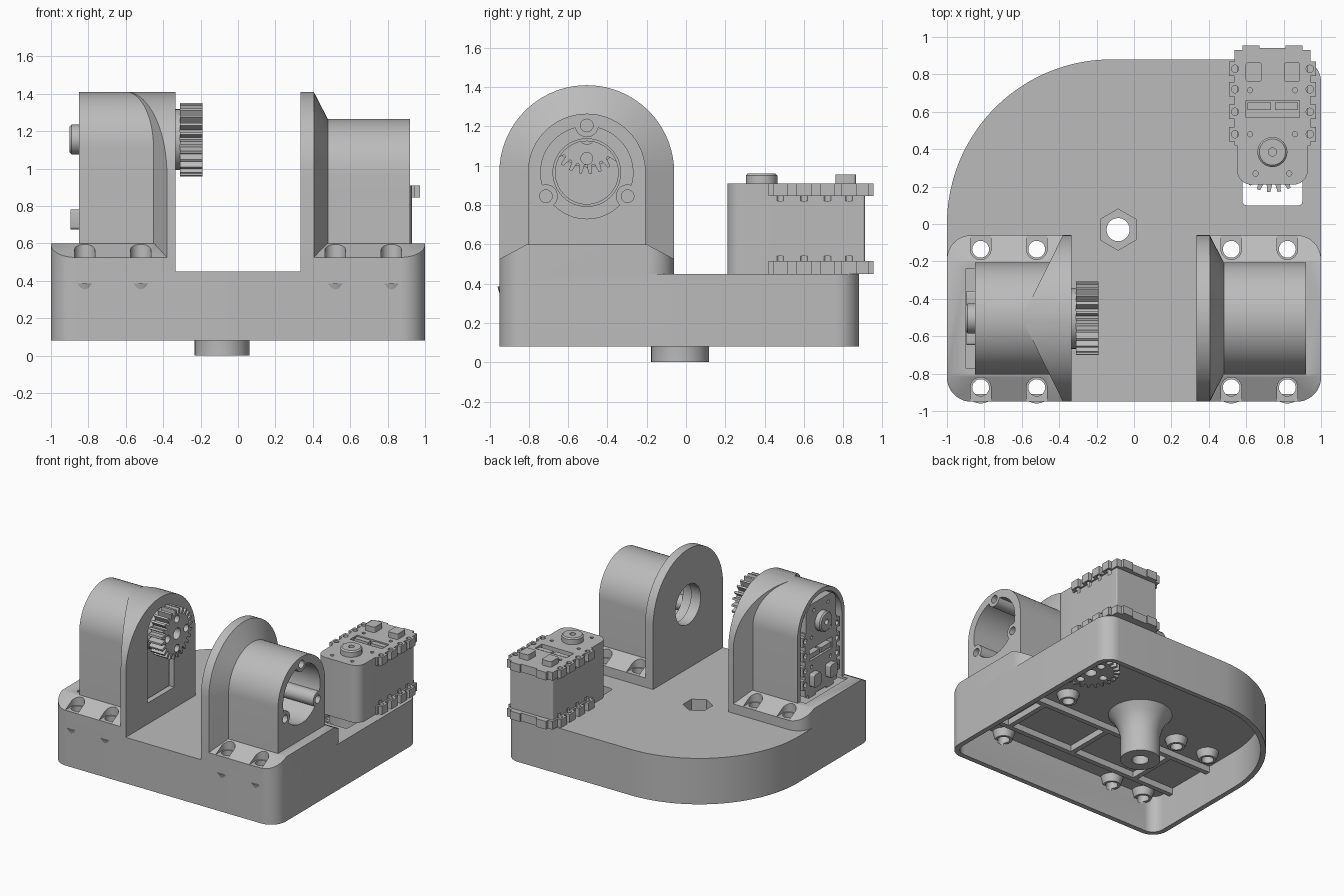
import bpy, bmesh, math
from mathutils import Matrix

if "Cube" in bpy.data.objects:
    bpy.data.objects.remove(bpy.data.objects["Cube"], do_unlink=True)

grey = bpy.data.materials.new("light_grey")
grey.use_nodes = True
grey.diffuse_color = (0.5, 0.5, 0.5, 1)
grey.node_tree.nodes["Principled BSDF"].inputs["Base Color"].default_value = (0.5, 0.5, 0.5, 1)
parts = []


# ---- 2D outlines ----
def circle(a, b, r, n=40, phase=0.0):
    return [(a + r * math.cos(phase + math.tau * i / n), b + r * math.sin(phase + math.tau * i / n))
            for i in range(n)]


def arch(c, r, spring, foot, n=36):
    arc = [(c + r * math.cos(math.pi * i / n), spring + r * math.sin(math.pi * i / n)) for i in range(n + 1)]
    return arc + [(c - r, foot), (c + r, foot)]


def rounded(x0, x1, y0, y1, radii, n=12):
    """Corner radii run anticlockwise from (x1, y1)."""
    pts = []
    corners = [(x1, y1, -1, -1), (x0, y1, 1, -1), (x0, y0, 1, 1), (x1, y0, -1, 1)]
    for q, ((x, y, sx, sy), r) in enumerate(zip(corners, radii)):
        steps = (3 * n if r > 0.5 else n) if r else 0
        for i in range(steps + 1):
            t = math.pi / 2 * (q + (i / steps if steps else 0))
            pts.append((x + sx * r + r * math.cos(t), y + sy * r + r * math.sin(t)) if r else (x, y))
    return pts


def rect(x0, x1, y0, y1):
    return rounded(x0, x1, y0, y1, (0, 0, 0, 0))


# ---- solids ----
def loft(name, sections, axis="z"):
    """Join equal-length outlines, each given with its height along the axis."""
    bm = bmesh.new()
    rings = [[bm.verts.new((a, b, h) if axis == "z" else (h, a, b)) for a, b in pts] for h, pts in sections]
    n = len(rings[0])
    for lo, hi in zip(rings, rings[1:]):
        for i in range(n):
            bm.faces.new((lo[i], lo[(i + 1) % n], hi[(i + 1) % n], hi[i]))
    bm.faces.new(rings[0])
    bm.faces.new(rings[-1])
    bmesh.ops.recalc_face_normals(bm, faces=bm.faces)
    me = bpy.data.meshes.new(name)
    bm.to_mesh(me)
    bm.free()
    me.materials.append(grey)
    ob = bpy.data.objects.new(name, me)
    bpy.context.collection.objects.link(ob)
    parts.append(ob)
    return ob


def prism(name, pts, lo, hi, axis="z"):
    return loft(name, [(lo, pts), (hi, pts)], axis)


def combine(ob, op, *others):
    for other in others:
        mod = ob.modifiers.new("combine", "BOOLEAN")
        mod.operation, mod.solver, mod.object = op, "EXACT", other
        bpy.context.view_layer.objects.active = ob
        bpy.ops.object.modifier_apply(modifier=mod.name)
        parts.remove(other)
        bpy.data.objects.remove(other, do_unlink=True)
    return ob


def cut(ob, *cutters):
    return combine(ob, "DIFFERENCE", *cutters)


def hole(a, b, r, lo, hi, axis="z", n=24):
    return prism("cutter", circle(a, b, r, n), lo, hi, axis)


MID = -0.505          # y of the shaft line
HUB = (-0.085, -0.03)
SCREWS = [(s * x, MID + t * 0.37, t) for s in (-1, 1) for x in (0.52, 0.82) for t in (-1, 1)]

# ---- hollow base with one large corner ----
base = prism("base_shell", rounded(-1, 1, -0.95, 0.88, (0.12, 0.88, 0.13, 0.13)), 0.08, 0.45)
cut(base,
    prism("cutter", rounded(-0.96, 0.96, -0.91, 0.84, (0.08, 0.84, 0.09, 0.09)), 0, 0.38),
    prism("cutter", rounded(0.58, 0.9, 0.1, 0.58, (0.02,) * 4, 4), 0.3, 0.5),
    prism("cutter", circle(*HUB, 0.11, 6, math.pi / 2), 0.3, 0.5),
    *[hole(x, y, 0.045, 0.3, 0.5) for x, y, t in SCREWS])

hub = loft("centre_hub", [(z, circle(*HUB, r)) for z, r in
                          ((0, 0.147), (0.2, 0.147), (0.27, 0.165), (0.33, 0.195), (0.385, 0.24))])
cut(hub, hole(*HUB, 0.062, -0.1, 0.5), prism("cutter", circle(*HUB, 0.11, 6, math.pi / 2), 0.34, 0.5))

for x, y, t in SCREWS:
    boss = loft("screw_boss", [(0.32, circle(x, y, 0.065, 24)), (0.385, circle(x, y, 0.085, 24))])
    cut(boss, hole(x, y, 0.045, 0.2, 0.5))
for y in (-0.72, -0.3):
    prism("long_rib", rect(-0.965, 0.965, y - 0.02, y + 0.02), 0.33, 0.385)
for x in (-0.6, 0.0, 0.6):
    prism("cross_rib", rect(x - 0.02, x + 0.02, -0.72, -0.3), 0.33, 0.385)


# ---- bracket feet: sloped sides, rounded outer corners ----
def bracket_foot(s):
    foot = prism("bracket_foot", [(-0.95, 0.45), (-0.06, 0.45), (-0.06, 0.525), (-0.2, 0.6),
                                  (-0.81, 0.6), (-0.95, 0.525)], -1, 1, "x")
    if s > 0:
        plan = rounded(0.335, 1, -0.95, -0.06, (0.13, 0, 0, 0.13))
    else:
        plan = rounded(-1, -0.335, -0.95, -0.06, (0, 0.13, 0.13, 0))
    return combine(foot, "INTERSECT", prism("plan", plan, 0.4, 0.7))


def screw_seats(ob, s):
    for x, y, t in SCREWS:
        if x * s > 0:
            seat = [(a, y - t * (b - y)) for a, b in arch(x, 0.055, y, y - 0.2, 16)]
            cut(ob, prism("cutter", seat, 0.525, 0.7), hole(x, y, 0.045, 0.4, 0.7))


# ---- idler bracket: flange, cone, barrel, bearing cavity ----
idler = loft("idler_bracket", [(x, arch(MID, r, 0.965, 0.45)) for x, r in
                               ((0.335, 0.445), (0.405, 0.445), (0.48, 0.3), (0.92, 0.3))], "x")
combine(idler, "UNION", bracket_foot(1))
screw_seats(idler, 1)
cavity = prism("cutter", circle(MID, 0.965, 0.235, 64), 0.5, 1, "x")
lug_spots = [(MID + 0.24 * math.cos(a), 0.965 + 0.24 * math.sin(a))
             for a in (math.radians(d) for d in (90, 210, 330))]
cut(cavity, *[hole(y, z, 0.06, 0.4, 1.1, "x") for y, z in lug_spots])
cut(idler, cavity, hole(MID, 0.965, 0.16, 0.2, 0.6, "x", 48), hole(MID, 0.965, 0.172, 0.42, 0.6, "x", 48),
    *[hole(y, z, 0.032, 0.7, 1, "x") for y, z in lug_spots])

# ---- motor bracket: tall barrel, swept flange, pocket for the motor ----
motor = prism("motor_bracket", arch(MID, 0.3, 1.11, 0.45), -0.85, -0.335, "x")
flange = prism("flange", arch(MID, 0.445, 0.965, 0.45), -0.8, -0.335, "x")
combine(flange, "INTERSECT", prism("plan", [(-0.335, -0.96), (-0.335, -0.05), (-0.375, -0.05),
                                            (-0.6, MID), (-0.375, -0.96)], 0.4, 1.5))
combine(motor, "UNION", flange, bracket_foot(-1))
screw_seats(motor, -1)
cut(motor, prism("cutter", arch(MID, 0.265, 1.11, 0.585), -0.9, -0.38, "x"),
    prism("cutter", arch(MID, 0.17, 1.155, 0.62), -0.5, -0.3, "x"))


# ---- servo motor with output gear, upright, then placed by a matrix ----
def gear(cx, cy, r, teeth, lo, hi):
    pts = []
    for i in range(teeth):
        for f, rr in ((0, r - 0.045), (0.3, r - 0.045), (0.5, r), (0.8, r)):
            a = math.tau * (i + f) / teeth
            pts.append((cx + rr * math.cos(a), cy + rr * math.sin(a)))
    g = prism("output_gear", pts, lo, hi)
    spots = [(cx, cy, 0.045)] + [(cx + 0.118 * math.cos(k * math.pi / 2), cy + 0.118 * math.sin(k * math.pi / 2), 0.03)
                                 for k in range(4)]
    return cut(g, *[hole(x, y, rr, lo - 0.1, hi + 0.1) for x, y, rr in spots])


def servo(matrix, gear_radius):
    first = len(parts)
    cx, cy = 0.74, 0.385
    body = prism("servo_body", rounded(0.55, 0.93, 0.21, 0.91, (0.01, 0.01, 0.08, 0.08), 8), 0.45, 0.91)
    for lo, hi in ((0.45, 0.515), (0.845, 0.91)):
        strips = [prism("clip", rect(0.537, 0.943, 0.42, 0.93), lo, hi),
                  prism("end_clip", rect(0.58, 0.9, 0.9, 0.94), lo, hi)]
        strips += [prism("tab", rect(0.507, 0.973, y - 0.038, y + 0.038), lo, hi) for y in (0.48, 0.6, 0.72, 0.83)]
        strips += [prism("tab", rect(x - 0.045, x + 0.045, 0.9, 0.955), lo, hi) for x in (0.625, 0.855)]
        combine(body, "UNION", *strips)
    cut(body, prism("cutter", rect(0.6, 0.885, 0.57, 0.66), 0.86, 1))
    cut(body, *[hole(x, y, 0.02, z, z + 0.12, n=12) for x in (0.54, 0.94)
                for y in (0.48, 0.6, 0.72, 0.83) for z in (0.42, 0.82)])
    cut(body, *[hole(x, y, 0.014, 0.88, 1, n=12) for x, y in
                ((0.62, 0.715), (0.86, 0.715), (0.62, 0.48), (0.86, 0.48), (0.65, 0.27), (0.83, 0.27))])
    # raised details on the back cover
    for x in (0.64, 0.845):
        prism("cover_block", rounded(x - 0.043, x + 0.043, 0.76, 0.865, (0.015,) * 4, 4), 0.9, 0.955)
    for x in (0.67, 0.815):
        prism("socket", rect(x - 0.062, x + 0.062, 0.61, 0.65), 0.85, 0.905)
    horn = loft("idler_horn", [(0.9, circle(cx, cy, 0.08)), (0.95, circle(cx, cy, 0.08)),
                               (0.96, circle(cx, cy, 0.07))])
    cut(horn, hole(cx, cy, 0.022, 0.93, 1))
    # drive side
    prism("drive_disc", circle(cx, cy, 0.163), 0.37, 0.46)
    gear(cx, cy, gear_radius, 24, 0.25, 0.37)
    for ob in parts[first:]:
        ob.data.transform(matrix)


servo(Matrix.Identity(4), 0.215)
servo(Matrix(((0, 0, -1, 0.06), (1, 0, 0, MID - 0.74), (0, -1, 0, 1.54), (0, 0, 0, 1))), 0.197)

# ---- smooth curved walls, keep edges sharp ----
bpy.ops.object.select_all(action="DESELECT")
for ob in parts:
    ob.select_set(True)
bpy.context.view_layer.objects.active = base
bpy.ops.object.shade_smooth_by_angle(angle=math.radians(30))
